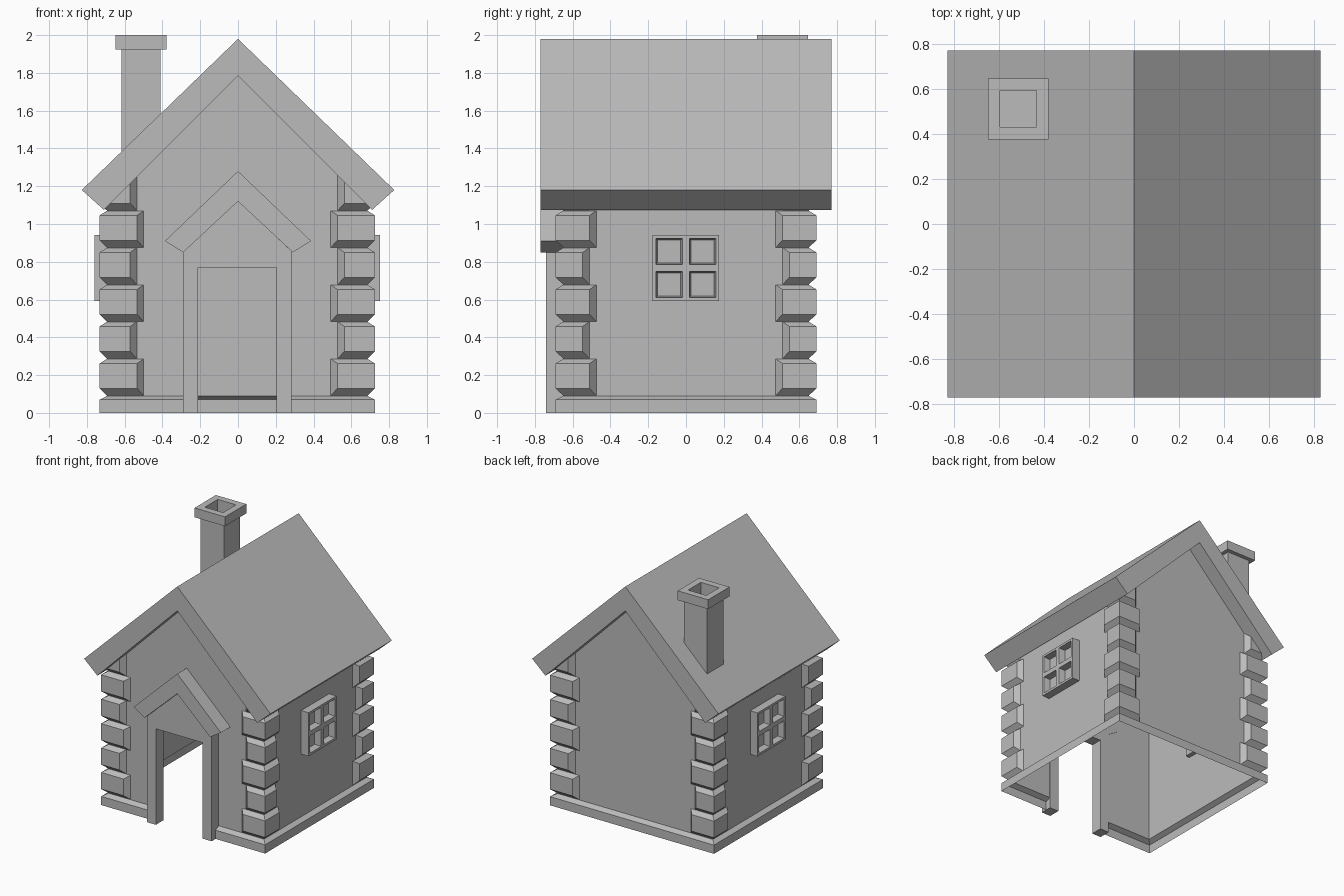
import bpy
import bmesh

default = bpy.data.objects.get("Cube")
if default:
    bpy.data.objects.remove(default, do_unlink=True)

grey = bpy.data.materials.new("stone grey")
grey.use_nodes = True
COLOUR = (0.5, 0.5, 0.5, 1)
grey.diffuse_color = COLOUR
grey.node_tree.nodes["Principled BSDF"].inputs["Base Color"].default_value = COLOUR

CX = -0.004                      # slight sideways offset of the walls
WALL_X, WALL_Y = 0.69, 0.65      # wall planes
OUT_X, OUT_Y = 0.728, 0.69       # plinth and stone faces
DOOR_X, DOOR_TOP = 0.207, 0.77
APEX = 1.79


def finish(name, bm, x=0.0):
    bmesh.ops.recalc_face_normals(bm, faces=bm.faces)
    mesh = bpy.data.meshes.new(name)
    bm.to_mesh(mesh)
    bm.free()
    mesh.materials.append(grey)
    obj = bpy.data.objects.new(name, mesh)
    obj.location.x = x
    bpy.context.collection.objects.link(obj)
    return obj


def extrude_profile(name, points, y0, y1, x=0.0):
    """Solid from an x-z outline, running along y."""
    bm = bmesh.new()
    face = bm.faces.new([bm.verts.new((px, y0, pz)) for px, pz in points])
    out = bmesh.ops.extrude_face_region(bm, geom=[face], use_keep_orig=True)
    verts = [g for g in out["geom"] if isinstance(g, bmesh.types.BMVert)]
    bmesh.ops.translate(bm, verts=verts, vec=(0, y1 - y0, 0))
    return finish(name, bm, x)


def mirrored(half):
    """Mirror an outline given from the right foot towards the centre line."""
    return half + [(-px, pz) for px, pz in reversed(half) if px]


def square_stack(name, centre, rings):
    """Square column through (half width, height) rings, capped at both ends."""
    bm = bmesh.new()
    loops = []
    for r, z in rings:
        loops.append([bm.verts.new((centre[0] + sx * r, centre[1] + sy * r, z))
                      for sx, sy in ((-1, -1), (1, -1), (1, 1), (-1, 1))])
    for a, b in zip(loops, loops[1:]):
        for i in range(4):
            j = (i + 1) % 4
            bm.faces.new((a[i], a[j], b[j], b[i]))
    bm.faces.new(loops[0])
    bm.faces.new(loops[-1])
    return finish(name, bm)


# Thin wall shell with stepped plinth, open underneath and at the doorway
bm = bmesh.new()
rows = []
for x, y, z in ((OUT_X, OUT_Y, 0), (OUT_X, OUT_Y, 0.07),
                (WALL_X, WALL_Y, 0.09), (WALL_X, WALL_Y, 1.1)):
    path = ((DOOR_X, -y), (x, -y), (x, y), (-x, y), (-x, -y), (-DOOR_X, -y))
    rows.append([bm.verts.new((px, py, z)) for px, py in path])
for low, high in zip(rows, rows[1:]):
    for i in range(len(low) - 1):
        bm.faces.new((low[i], low[i + 1], high[i + 1], high[i]))
top = rows[-1]
back_apex = bm.verts.new((0, WALL_Y, APEX))
front_apex = bm.verts.new((0, -WALL_Y, APEX))
bm.faces.new((top[2], top[3], back_apex))
bm.faces.new((top[0], top[1], front_apex, top[4], top[5]))
lintel = [bm.verts.new((s * DOOR_X, -WALL_Y, DOOR_TOP)) for s in (-1, 1)]
bm.faces.new((lintel[0], lintel[1], top[0], top[5]))
finish("walls", bm, CX)

# Roofs and door surround
extrude_profile("main_roof", mirrored([(0.71, 1.075), (0.827, 1.18), (0, 1.98)])
                + [(-0.0, 1.785)], -0.77, 0.77)
extrude_profile("porch_roof", mirrored([(0.29, 0.85), (0.387, 0.91), (0, 1.28)])
                + [(-0.0, 1.12)], -0.77, -0.645)
extrude_profile("door_surround",
                [(-DOOR_X, DOOR_TOP), (-DOOR_X, 0), (-0.288, 0), (-0.288, 0.855),
                 (0, 1.125), (0.288, 0.855), (0.288, 0), (DOOR_X, 0),
                 (DOOR_X, DOOR_TOP)], -0.74, -0.645, CX)

# Chamfered corner stones, alternately wide and narrow
for sx, side in ((1, "left"), (-1, "right")):
    for sy, end in ((1, "back"), (-1, "front")):
        bm = bmesh.new()
        for row in range(6):
            short = 0.037 * (row % 2)
            ix, iy = 0.495 + short, 0.475 + short
            z0 = 0.092 + 0.196 * row
            z1 = z0 + 0.194
            base = ((ix, WALL_Y), (WALL_X, WALL_Y), (WALL_X, iy))
            face = ((ix + 0.035, OUT_Y), (OUT_X, OUT_Y), (OUT_X, iy + 0.035))
            strips = [[bm.verts.new((sx * x, sy * y, z)) for x, y in pts]
                      for pts, z in ((base, z0), (face, z0 + 0.037),
                                     (face, z1 - 0.024), (base, z1))]
            for a, b in zip(strips, strips[1:]):
                for i in range(2):
                    bm.faces.new((a[i], a[i + 1], b[i + 1], b[i]))
            for i in (0, 2):
                bm.faces.new([s[i] for s in strips])
        finish(f"{end}_{side}_corner_stones", bm, CX)

# Four-pane windows with tapered recesses
for sx, side in ((1, "left"), (-1, "right")):
    bm = bmesh.new()
    grid = [[bm.verts.new((0.755, y, z)) for y in (-0.178, -0.001, 0.176)]
            for z in (0.592, 0.767, 0.942)]
    panes = [bm.faces.new((grid[r][c], grid[r][c + 1], grid[r + 1][c + 1], grid[r + 1][c]))
             for r in range(2) for c in range(2)]
    border = [e for e in bm.edges if e.is_boundary]
    out = bmesh.ops.extrude_edge_only(bm, edges=border)
    sides = [g for g in out["geom"] if isinstance(g, bmesh.types.BMVert)]
    bmesh.ops.translate(bm, verts=sides, vec=(-0.1, 0, 0))
    bmesh.ops.inset_individual(bm, faces=panes, thickness=0.026)
    bmesh.ops.inset_individual(bm, faces=panes, thickness=0.012, depth=-0.05)
    bmesh.ops.holes_fill(bm, edges=[e for e in bm.edges if e.is_boundary])
    bmesh.ops.scale(bm, verts=bm.verts, vec=(sx, 1, 1))
    finish(f"{side}_window", bm, CX)

# Chimney with overhanging cap and flue
square_stack("chimney", (-0.514, 0.511),
             ((0.103, 1.375), (0.103, 1.925), (0.135, 1.925), (0.135, 2.0),
              (0.081, 2.0), (0.081, 1.85)))
